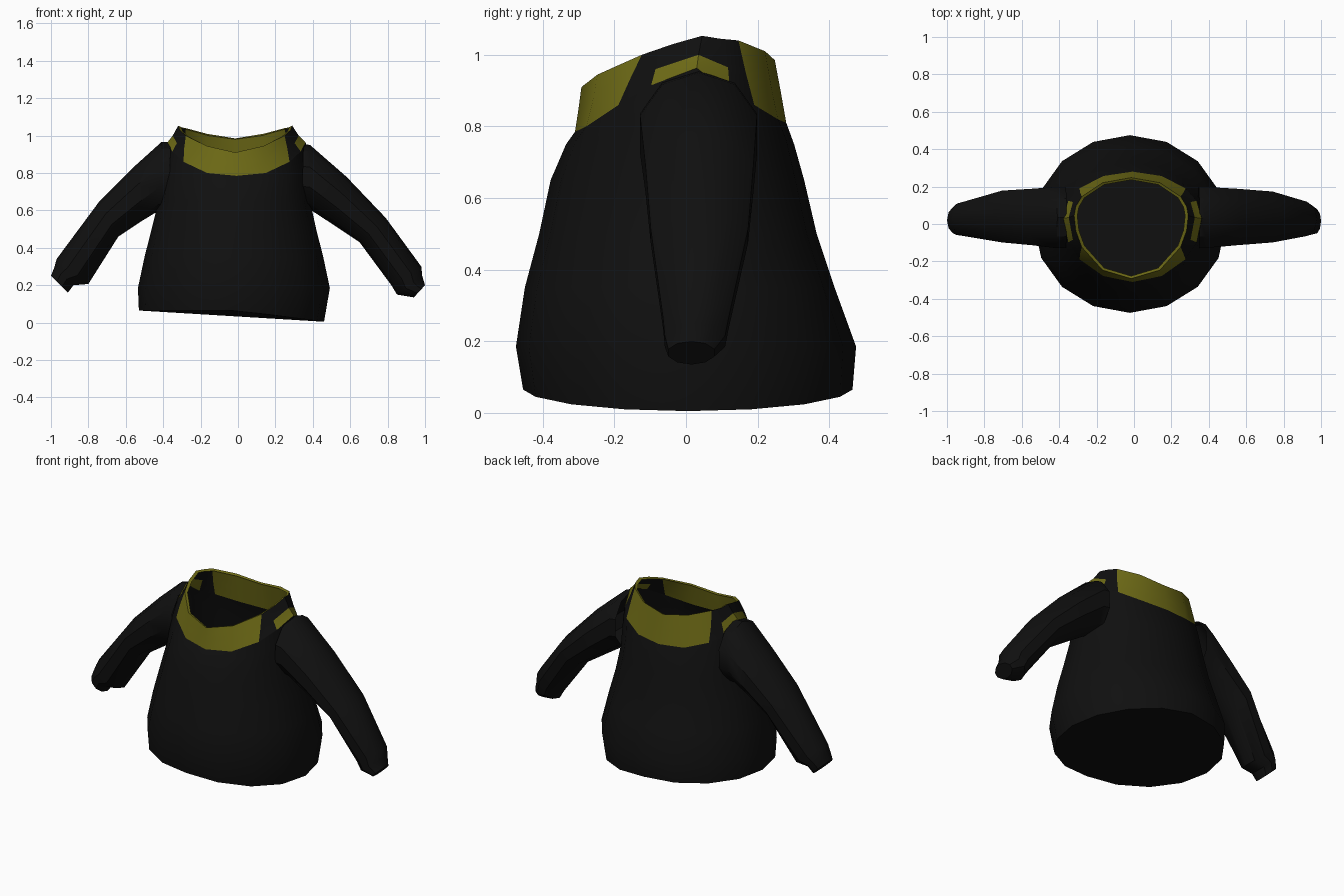
import bpy, math
from mathutils import Vector

if "Cube" in bpy.data.objects:
    bpy.data.objects.remove(bpy.data.objects["Cube"])


def material(name, rgb):
    m = bpy.data.materials.new(name)
    m.diffuse_color = (*rgb, 1)
    m.use_nodes = True
    m.node_tree.nodes["Principled BSDF"].inputs["Base Color"].default_value = m.diffuse_color
    return m


BLACK = material("black knit", (0.005, 0.005, 0.005))
YELLOW = material("olive yellow trim", (0.155, 0.145, 0.008))


def loft(name, rings, colour=lambda r, k: 0, cap_start=False, cap_end=False):
    """Skin a list of equal closed rings; colour(ring, column) picks the material."""
    n = len(rings[0])
    verts = [p for ring in rings for p in ring]
    faces, mats = [], []
    for r in range(len(rings) - 1):
        for k in range(n):
            a, b = r * n + k, r * n + (k + 1) % n
            faces.append((a, b, b + n, a + n))
            mats.append(colour(r, k))
    if cap_start:
        faces.append(tuple(reversed(range(n))))
        mats.append(0)
    if cap_end:
        faces.append(tuple(range(len(verts) - n, len(verts))))
        mats.append(0)
    me = bpy.data.meshes.new(name)
    me.from_pydata(verts, [], faces)
    me.materials.append(BLACK)
    me.materials.append(YELLOW)
    me.polygons.foreach_set("material_index", mats)
    ob = bpy.data.objects.new(name, me)
    bpy.context.collection.objects.link(ob)
    bpy.ops.object.select_all(action='DESELECT')
    ob.select_set(True)
    bpy.context.view_layer.objects.active = ob
    bpy.ops.object.shade_smooth_by_angle(angle=math.radians(35))
    return ob


EVEN = (0, 22.5, 45, 67.5, 90)


def ring(cx, rx, cy, yf, yb, zf, zb=None, angles=EVEN):
    """16-point oval; heights run from the side (0) to the centre front/back (4)."""
    pts = []
    for k in range(16):
        j = min(k % 8, 8 - k % 8)
        a = math.radians(angles[j])
        sx = 1 if k < 4 or k > 12 else -1
        front = k > 8
        x = cx + sx * rx * math.cos(a)
        y = cy + ((yf if front else yb) - cy) * math.sin(a)
        z = (zf if front else zb or zf)[j]
        pts.append((x, y, z))
    return pts


def level(z):
    return (z,) * 5


# Neck seam, stripe edge and rim
seam = ring(-0.008, 0.37, 0.03, -0.31, 0.28, (0.963, 0.915, 0.86, 0.80, 0.785),
            (0.963, 0.89, 0.86, 0.82, 0.81), (0, 22, 40, 65, 90))
stripe = ring(-0.012, 0.337, 0.035, -0.30, 0.265, (1.0, 0.96, 0.93, 0.87, 0.85),
              (1.0, 0.965, 0.95, 0.91, 0.895), (0, 21, 35, 62, 90))
rim = ring(-0.015, 0.305, 0.045, -0.292, 0.248, (1.053, 1.03, 1.0, 0.945, 0.91),
           (1.053, 1.045, 1.04, 1.01, 0.985), (0, 14, 30, 60, 90))
lip = ring(-0.015, 0.288, 0.045, -0.278, 0.236, (1.045, 1.022, 0.995, 0.94, 0.905),
           (1.045, 1.037, 1.03, 1.0, 0.98), (0, 14, 30, 60, 90))

# Torso with a hem that drops to one side
hem = [(x, y, 0.065 - 0.06 * max(0, x / 0.46))
       for x, y, z in ring(-0.035, 0.495, 0.005, -0.455, 0.465, level(0))]
torso = [
    hem,
    ring(-0.022, 0.513, 0.0, -0.475, 0.475, level(0.185)),
    ring(-0.022, 0.478, 0.0, -0.45, 0.415, level(0.35)),
    ring(-0.022, 0.44, 0.0, -0.41, 0.365, level(0.50)),
    ring(-0.02, 0.405, 0.01, -0.378, 0.33, level(0.65)),
    ring(-0.015, 0.386, 0.02, -0.335, 0.302, (0.84, 0.82, 0.78, 0.76, 0.75)),
    seam,
]
loft("torso", torso, cap_start=True)


# Collar: yellow front and back, dark straps over a yellow shoulder stripe
def collar_colour(r, k):
    side = min(k % 8, 7 - k % 8)
    if r == 2 or side >= 2:
        return 1
    return 1 if r == 0 and side == 0 else 0


loft("collar", [seam, stripe, rim, lip], collar_colour)


# Sleeves: each section is upper x, z, lower x, z, front y, back y
def sleeve(name, sections, sides=10):
    rings = []
    for xt, zt, xb, zb, yf, yb in sections:
        top, low = Vector((xt, 0, zt)), Vector((xb, 0, zb))
        mid, half = (top + low) / 2, (top - low) / 2
        pts = []
        for k in range(sides):
            a = 2 * math.pi * k / sides
            p = mid + half * math.cos(a)
            p.y = (yf + yb) / 2 + (yb - yf) / 2 * math.sin(a) * 1.04
            pts.append(tuple(p))
        rings.append(pts if xt < 0 else pts[::-1])
    return loft(name, rings, cap_end=True)


sleeve("left_sleeve", [
    (-0.36, 0.965, -0.37, 0.60, -0.13, 0.20),
    (-0.41, 0.965, -0.43, 0.595, -0.13, 0.20),
    (-0.56, 0.83, -0.52, 0.54, -0.115, 0.19),
    (-0.74, 0.65, -0.64, 0.46, -0.10, 0.18),
    (-0.97, 0.34, -0.80, 0.207, -0.065, 0.12),
    (-0.982, 0.295, -0.88, 0.20, -0.06, 0.11),
    (-1.0, 0.25, -0.91, 0.16, -0.05, 0.09),
])
sleeve("right_sleeve", [
    (0.35, 0.955, 0.34, 0.61, -0.13, 0.20),
    (0.385, 0.95, 0.385, 0.605, -0.13, 0.20),
    (0.58, 0.78, 0.50, 0.53, -0.115, 0.19),
    (0.79, 0.56, 0.65, 0.43, -0.10, 0.175),
    (0.98, 0.30, 0.82, 0.20, -0.065, 0.12),
    (0.985, 0.25, 0.85, 0.15, -0.06, 0.11),
    (1.0, 0.20, 0.94, 0.135, -0.05, 0.08),
])
